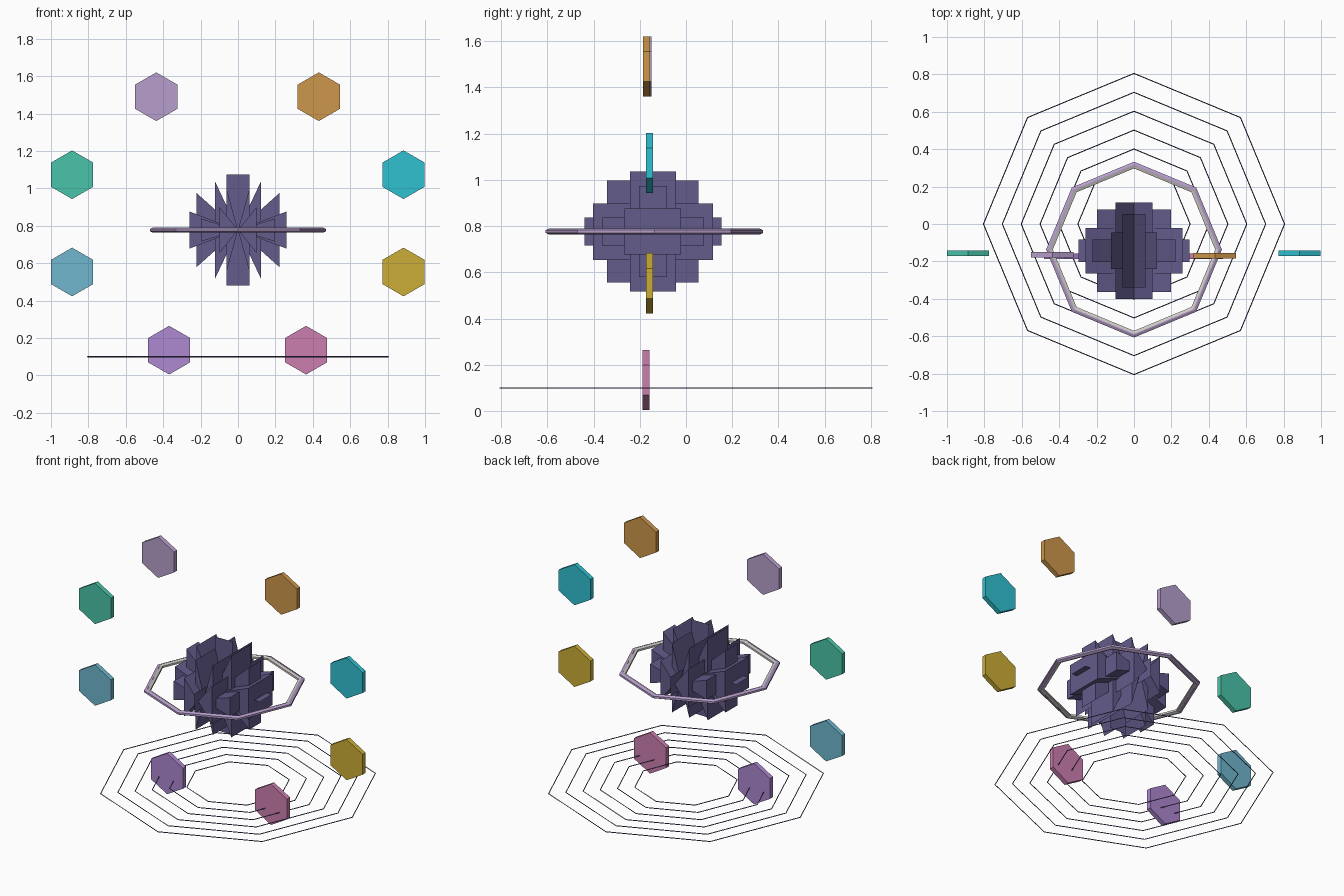
import bpy, bmesh, math
from mathutils import Vector, Matrix

cube = bpy.data.objects.get("Cube")
if cube:
    bpy.data.objects.remove(cube)


def material(name, hex_code):
    rgb = [int(hex_code[i:i + 2], 16) / 255 for i in (0, 2, 4)]
    lin = [c / 12.92 if c < 0.04045 else ((c + 0.055) / 1.055) ** 2.4 for c in rgb]
    m = bpy.data.materials.new(name)
    m.use_nodes = True
    m.diffuse_color = (*lin, 1)
    m.node_tree.nodes["Principled BSDF"].inputs["Base Color"].default_value = (*lin, 1)
    return m


def finish(name, bm, mat, loc):
    mesh = bpy.data.meshes.new(name)
    bmesh.ops.recalc_face_normals(bm, faces=bm.faces)
    bm.to_mesh(mesh)
    bm.free()
    mesh.materials.append(mat)
    ob = bpy.data.objects.new(name, mesh)
    ob.location = loc
    bpy.context.collection.objects.link(ob)
    return ob


def octagon_ring(name, section, mat, loc):
    """Sweep a closed (radius, height) section around eight corners."""
    bm = bmesh.new()
    loops = []
    for i in range(8):
        a = i * math.pi / 4
        loops.append([bm.verts.new((r * math.cos(a), r * math.sin(a), z))
                      for r, z in section])
    n = len(section)
    for i in range(8):
        p, q = loops[i], loops[(i + 1) % 8]
        for j in range(n):
            k = (j + 1) % n
            bm.faces.new((p[j], q[j], q[k], p[k]))
    return finish(name, bm, mat, loc)


lilac = material("lilac", "B79FCC")
core_purple = material("dusk purple", "635B8B")
pale = material("pale grey", "CFCBC6")

# Floating hexagon tiles: name, material, x, y, z
tiles = [
    ("upper_right_tile", lilac, -0.437, -0.165, 1.49),
    ("upper_left_tile", material("amber", "CE974C"), 0.432, -0.17, 1.49),
    ("high_right_tile", material("sea green", "4AC4A9"), -0.887, -0.157, 1.073),
    ("high_left_tile", material("cyan", "30C1D1"), 0.885, -0.157, 1.073),
    ("low_right_tile", material("sky blue", "70B7CE"), -0.887, -0.157, 0.553),
    ("low_left_tile", material("gold", "CBAD37"), 0.885, -0.157, 0.553),
    ("bottom_right_tile", material("violet", "AD88D0"), -0.368, -0.173, 0.135),
    ("bottom_left_tile", material("rose", "CC7FAF"), 0.364, -0.173, 0.135),
]
for name, mat, x, y, z in tiles:
    bm = bmesh.new()
    bmesh.ops.create_cone(bm, cap_ends=True, segments=6, radius1=0.13,
                          radius2=0.13, depth=0.03)
    bmesh.ops.rotate(bm, verts=bm.verts, matrix=Matrix.Rotation(math.pi / 2, 3, 'X'))
    # point the hexagon upwards
    if max(v.co.z for v in bm.verts) < 0.125:
        bmesh.ops.rotate(bm, verts=bm.verts, matrix=Matrix.Rotation(math.pi / 6, 3, 'Y'))
    finish(name, bm, mat, (x, y, z))

# Spiky core: crossing wedges with corners on a common sphere
phi = (1 + math.sqrt(5)) / 2
unit = 0.0611
bm = bmesh.new()


def add_plate(u, v):
    bm.faces.new([bm.verts.new(p) for p in (u + v, u - v, -u - v, -u + v)])


def add_wedge(a, b, c):
    front, back = [[bm.verts.new(p) for p in
                    ((0, y, 0), (a, y, -c), (a, y, c))] for y in (-b, b)]
    bm.faces.new(front)
    bm.faces.new(back)
    for i in range(3):
        j = (i + 1) % 3
        bm.faces.new((front[i], front[j], back[j], back[i]))


for base in ((1, 2 * phi, 2 + phi), (phi, 2 * phi + 1, 2)):
    for shift in range(3):
        a, b, c = [unit * base[(i + shift) % 3] for i in range(3)]
        for side in (-1, 1):
            add_wedge(side * a, b, c)
for shift in range(3):
    axes = [Vector((1, 0, 0)), Vector((0, 1, 0)), Vector((0, 0, 1))]
    add_plate(axes[shift] * unit, axes[(shift + 2) % 3] * unit * 3 * phi)
finish("spiky_core", bm, core_purple, (0, -0.143, 0.777))

# Ring around the core: outer band and paler inner band
centre = (0, -0.137, 0.777)
octagon_ring("orbit_ring_outer",
             [(0.47, -0.006), (0.47, 0.006), (0.456, 0.013), (0.45, 0.013),
              (0.45, -0.013), (0.456, -0.013)], lilac, centre)
octagon_ring("orbit_ring_inner",
             [(0.45, -0.012), (0.45, 0.012), (0.434, 0.006), (0.434, -0.006)],
             pale, centre)

# Thin concentric rings on the floor
for i in range(6):
    r = 0.3 + 0.101 * i
    t = 0.003
    octagon_ring("floor_ring_%d" % (i + 1),
                 [(r + t, 0), (r, t), (r - t, 0), (r, -t)],
                 core_purple, (0, 0, 0.1))
